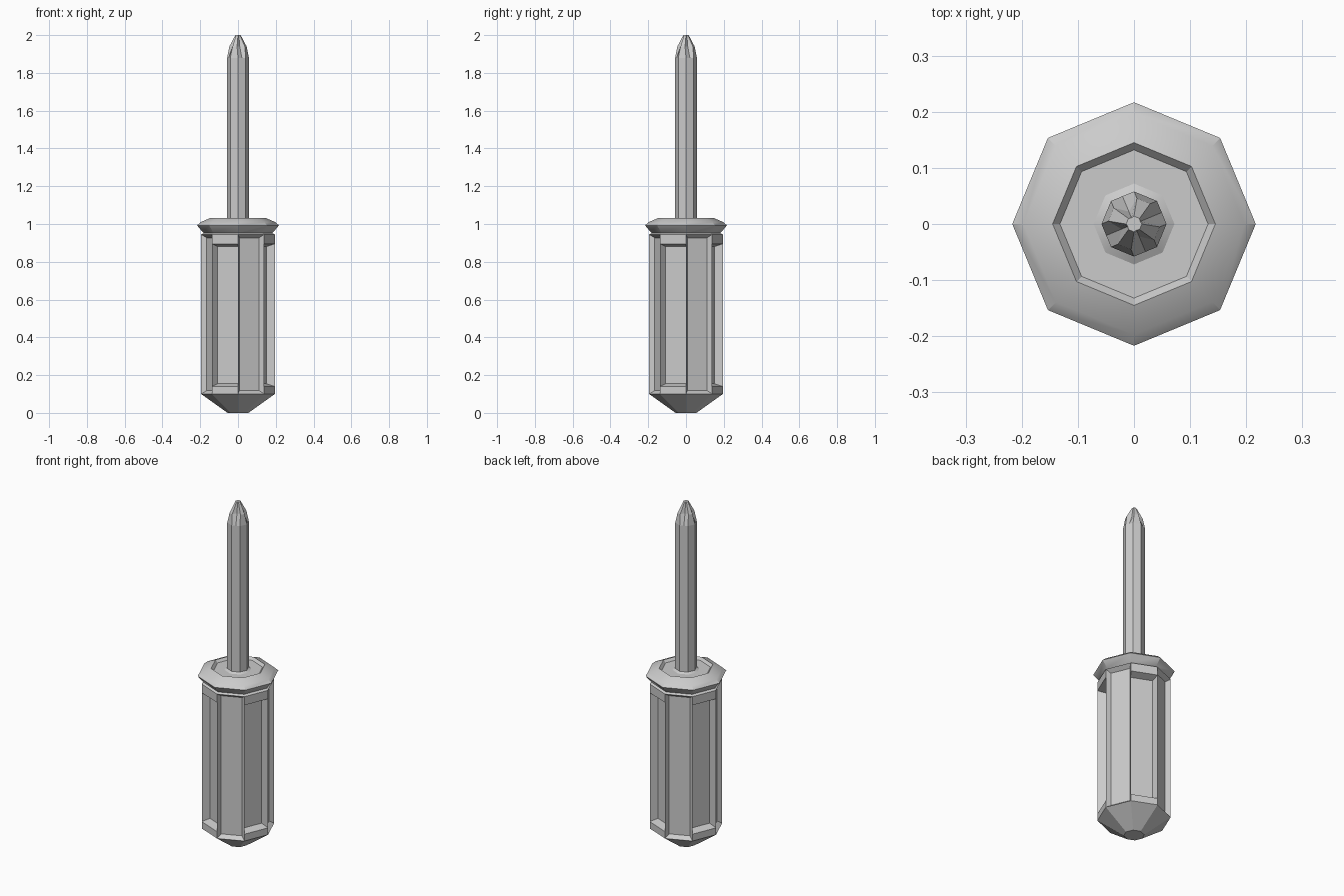
import bpy, bmesh, math

if "Cube" in bpy.data.objects:
    bpy.data.objects.remove(bpy.data.objects["Cube"])

N = 8


def polar(r, deg, z):
    a = math.radians(deg)
    return (r * math.cos(a), r * math.sin(a), z)


def skin(bm, rings):
    """Bridge a stack of point rings and cap both ends."""
    loops = [[bm.verts.new(p) for p in ring] for ring in rings]
    bands = []
    for lo, hi in zip(loops, loops[1:]):
        n = len(lo)
        bands.append([bm.faces.new((lo[i], lo[(i + 1) % n], hi[(i + 1) % n], hi[i]))
                      for i in range(n)])
    bm.faces.new(loops[0][::-1])
    bm.faces.new(loops[-1])
    bm.normal_update()
    return bands


def octagons(profile):
    return [[polar(r, 45 * i, z) for i in range(N)] for r, z in profile]


def finish(bm, name, smooth=None):
    mesh = bpy.data.meshes.new(name)
    bm.to_mesh(mesh)
    bm.free()
    ob = bpy.data.objects.new(name, mesh)
    bpy.context.collection.objects.link(ob)
    if smooth:
        bpy.ops.object.select_all(action='DESELECT')
        ob.select_set(True)
        bpy.context.view_layer.objects.active = ob
        bpy.ops.object.shade_smooth_by_angle(angle=math.radians(smooth))
    return ob


# handle: octagonal grip with alternating deep/short and shallow/tall panels
bm = bmesh.new()
bands = skin(bm, octagons([(0.055, 0), (0.195, 0.10), (0.195, 0.14),
                           (0.195, 0.895), (0.195, 0.945), (0.18, 0.953)]))
deep = [bands[2][i] for i in range(1, N, 2)]
tall = []
for i in range(0, N, 2):
    tall += bmesh.ops.dissolve_faces(
        bm, faces=[bands[k][i] for k in (1, 2, 3)], use_verts=False)['region']
bm.normal_update()
bmesh.ops.inset_individual(bm, faces=deep, thickness=0.0146, depth=-0.042,
                           use_even_offset=True)
bmesh.ops.inset_individual(bm, faces=tall, thickness=0.018, depth=-0.024,
                           use_even_offset=True)
finish(bm, "handle")

# collar with a shallow dished top
bm = bmesh.new()
skin(bm, octagons([(0.17, 0.945), (0.185, 0.955), (0.217, 0.993), (0.197, 1.01),
                   (0.145, 1.033), (0.132, 1.018), (0.072, 1.018), (0.058, 1.026)]))
finish(bm, "collar", 30)


# shaft with a four-fluted cross tip
def tip_ring(r, half, groove, z):
    pts = []
    for k in range(4):
        pts += [polar(groove, 22.5 + 90 * k, z),
                polar(r, 67.5 - half + 90 * k, z),
                polar(r, 67.5 + half + 90 * k, z)]
    return pts


R = 0.058
flat = R * math.cos(math.pi / 8)
bm = bmesh.new()
skin(bm, [tip_ring(R, 22.5, flat, 1.0),
          tip_ring(R, 22.5, flat, 1.88),
          tip_ring(0.046, 16, 0.024, 1.94),
          tip_ring(0.014, 22.5, 0.012, 2.0)])
finish(bm, "shaft")
